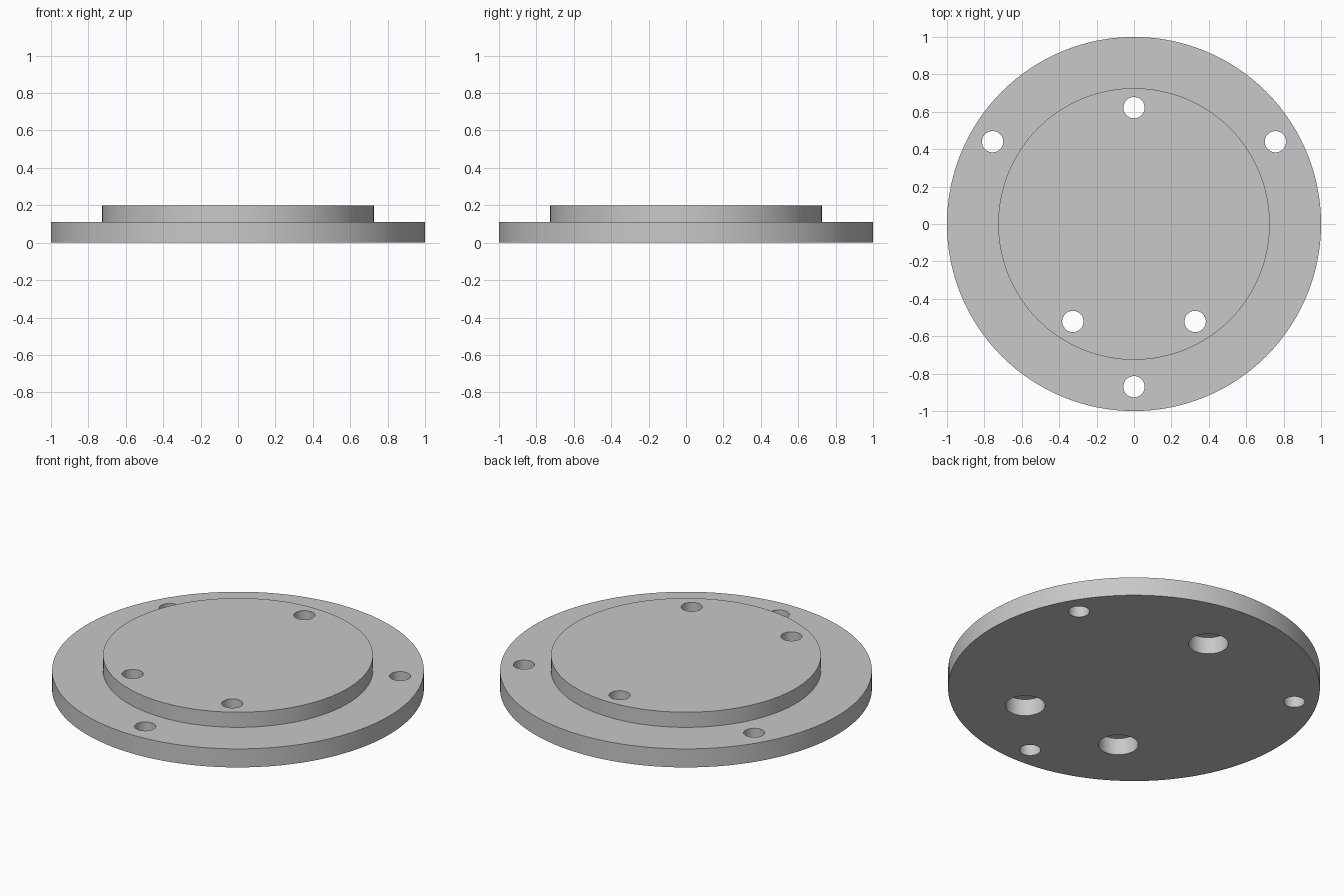
import bpy, bmesh
from math import cos, sin, tau, radians

cube = bpy.data.objects.get("Cube")
if cube:
    bpy.data.objects.remove(cube, do_unlink=True)

PLATE_R, BOSS_R = 1.0, 0.726
PLATE_Z, TOP_Z = 0.11, 0.20
HOLE_R, BORE_R, BORE_Z = 0.057, 0.107, 0.10

grey = bpy.data.materials.new("light grey")
grey.use_nodes = True
colour = (0.58, 0.58, 0.58, 1)
grey.diffuse_color = colour
grey.node_tree.nodes["Principled BSDF"].inputs["Base Color"].default_value = colour


def turned(name, profile, segments, centre=(0, 0)):
    """Solid of revolution from (radius, height) points, bottom to top."""
    bm = bmesh.new()
    rings = [[bm.verts.new((r * cos(tau * i / segments), r * sin(tau * i / segments), z))
              for i in range(segments)] for r, z in profile]
    for low, high in zip(rings, rings[1:]):
        for i in range(segments):
            j = (i + 1) % segments
            bm.faces.new((low[i], low[j], high[j], high[i]))
    bm.faces.new(rings[0][::-1])
    bm.faces.new(rings[-1])
    bmesh.ops.recalc_face_normals(bm, faces=bm.faces)
    mesh = bpy.data.meshes.new(name)
    bm.to_mesh(mesh)
    bm.free()
    mesh.materials.append(grey)
    obj = bpy.data.objects.new(name, mesh)
    obj.location = (*centre, 0)
    bpy.context.collection.objects.link(obj)
    return obj


# Stepped disc: wide plate with a raised boss
flange = turned("flange_plate", [(PLATE_R, 0), (PLATE_R, PLATE_Z),
                                 (BOSS_R, PLATE_Z), (BOSS_R, TOP_Z)], 128)

# Plain holes in the rim, counterbored holes through the boss
plain = [(HOLE_R, -0.1), (HOLE_R, 0.3)]
stepped = [(BORE_R, -0.1), (BORE_R, BORE_Z), (HOLE_R, BORE_Z), (HOLE_R, 0.3)]
rim_holes = [(0, -0.87), (-0.756, 0.44), (0.756, 0.44)]
boss_holes = [(0, 0.622), (-0.327, -0.521), (0.327, -0.521)]
cutters = [turned("rim_hole_cutter", plain, 48, c) for c in rim_holes]
cutters += [turned("boss_hole_cutter", stepped, 48, c) for c in boss_holes]

bpy.ops.object.select_all(action="DESELECT")
flange.select_set(True)
bpy.context.view_layer.objects.active = flange
for cutter in cutters:
    cutter.hide_render = True
    cut = flange.modifiers.new("hole", "BOOLEAN")
    cut.operation, cut.solver, cut.object = "DIFFERENCE", "EXACT", cutter
    bpy.ops.object.modifier_apply(modifier=cut.name)
    bpy.data.objects.remove(cutter, do_unlink=True)

bpy.ops.object.shade_smooth_by_angle(angle=radians(30))
